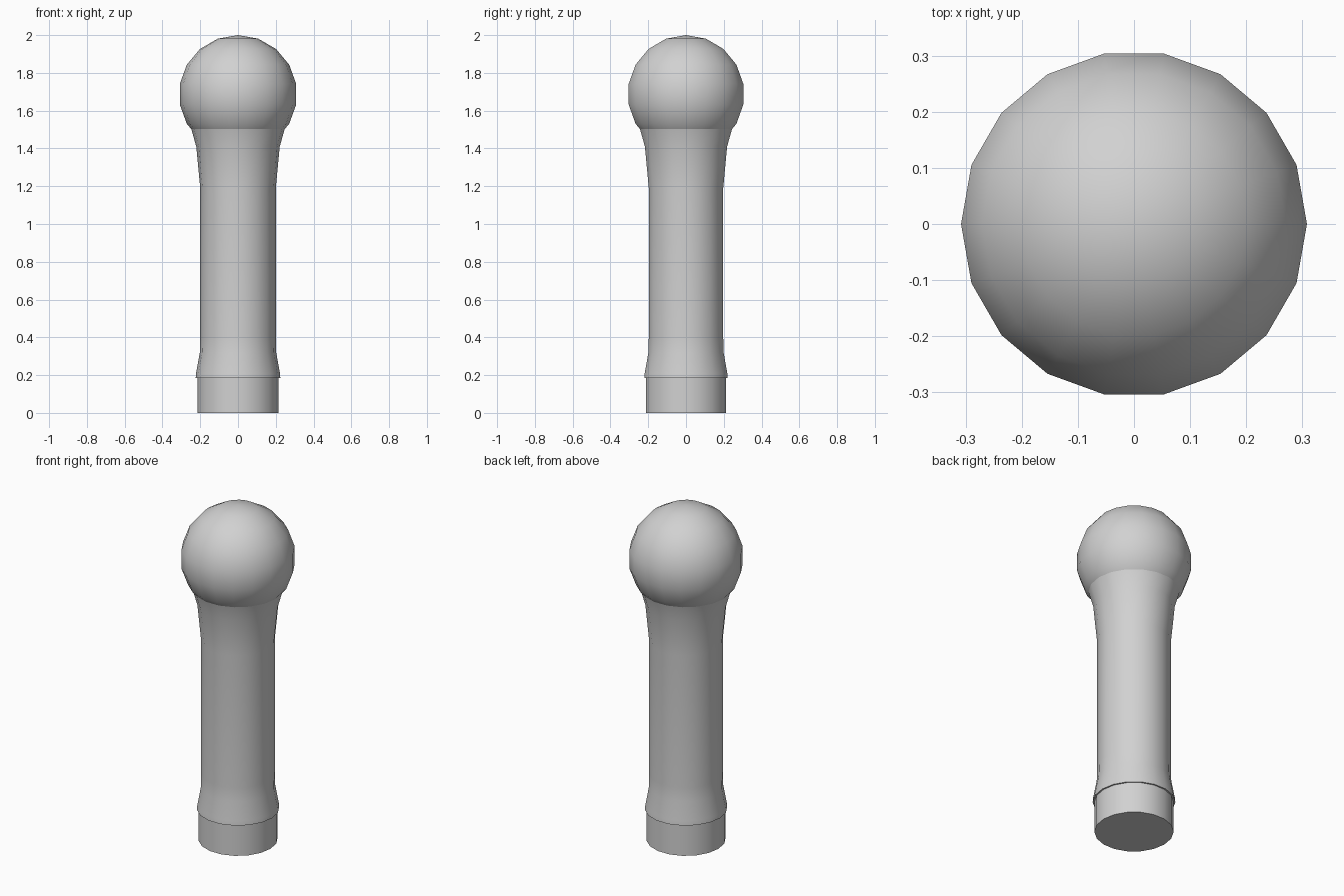
import bpy, math

cube = bpy.data.objects.get("Cube")
if cube:
    bpy.data.objects.remove(cube, do_unlink=True)

SIDES = 18
grey = bpy.data.materials.new("light_grey")
grey.use_nodes = True
grey.diffuse_color = (0.64, 0.64, 0.64, 1)
grey.node_tree.nodes["Principled BSDF"].inputs["Base Color"].default_value = grey.diffuse_color


def finish(obj, angle):
    """Apply the colour and smooth shading with sharp edges kept."""
    obj.data.materials.append(grey)
    bpy.ops.object.select_all(action="DESELECT")
    obj.select_set(True)
    bpy.context.view_layer.objects.active = obj
    bpy.ops.object.shade_smooth_by_angle(angle=math.radians(angle))


def lathe(name, profile):
    """Turn (radius, height) points around z and cap both ends."""
    verts, faces = [], []
    for r, z in profile:
        for i in range(SIDES):
            a = math.tau * i / SIDES
            verts.append((r * math.cos(a), r * math.sin(a), z))
    for k in range(len(profile) - 1):
        for i in range(SIDES):
            a, b = k * SIDES + i, k * SIDES + (i + 1) % SIDES
            faces.append((a, b, b + SIDES, a + SIDES))
    faces.append(tuple(reversed(range(SIDES))))
    faces.append(tuple(range(len(verts) - SIDES, len(verts))))
    mesh = bpy.data.meshes.new(name)
    mesh.from_pydata(verts, [], faces)
    obj = bpy.data.objects.new(name, mesh)
    bpy.context.collection.objects.link(obj)
    finish(obj, 40)


# Flared grip
lathe("grip", [(0.224, 0.185), (0.222, 0.21), (0.202, 0.32), (0.2, 0.4),
               (0.2, 1.19), (0.221, 1.41), (0.248, 1.505)])

# Base plug below the grip
lathe("base_plug", [(0.215, 0), (0.215, 0.2)])

# Ball on top
bpy.ops.mesh.primitive_uv_sphere_add(segments=SIDES, ring_count=9, radius=0.313,
                                     location=(0, 0, 1.687), rotation=(0, 0, math.pi / 2))
ball = bpy.context.object
ball.name = "ball"
finish(ball, 60)
